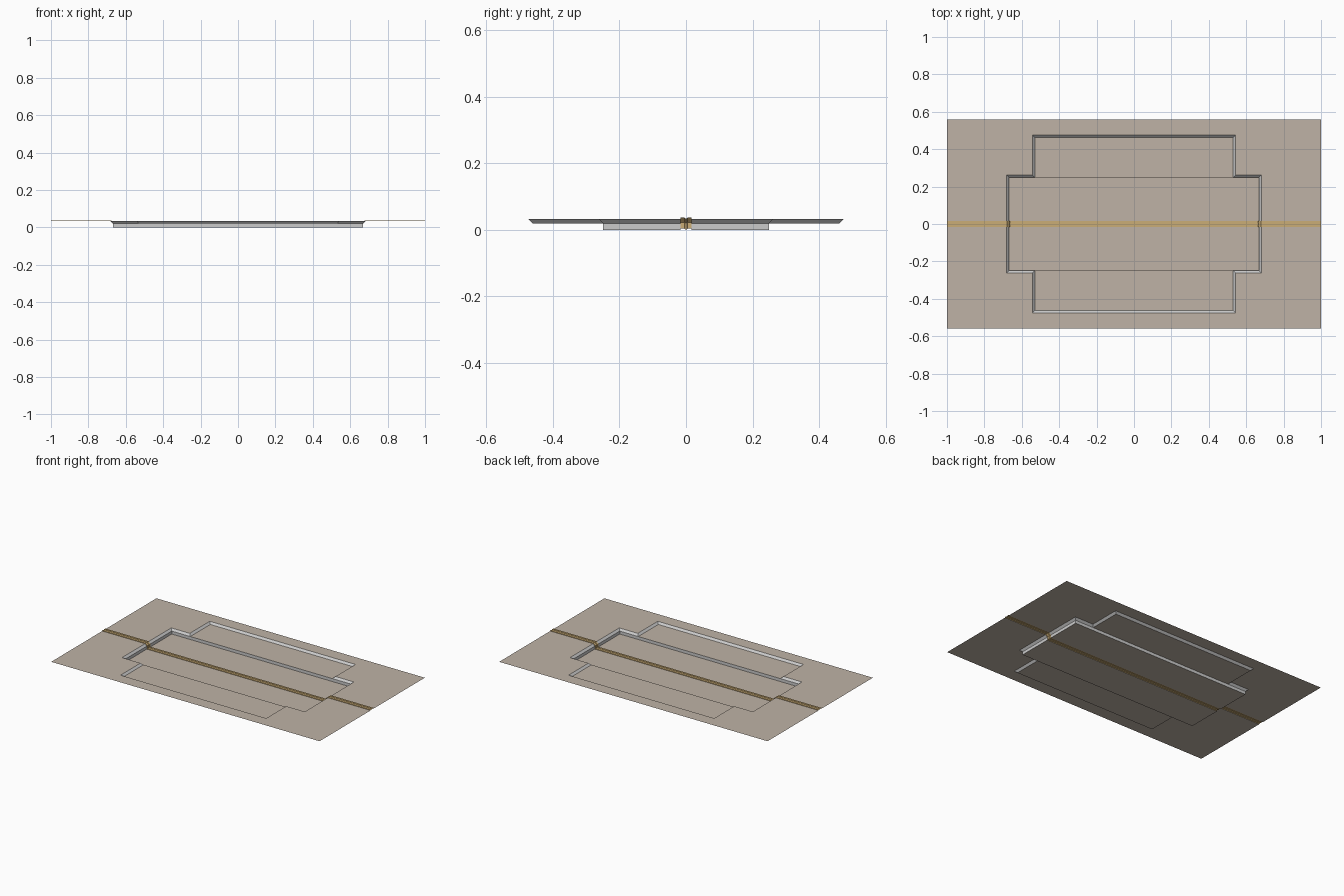
import bpy

if "Cube" in bpy.data.objects:
    bpy.data.objects.remove(bpy.data.objects["Cube"])

TOP, MID, LOW = 0.033, 0.02, 0.0   # sheet, upper floor and lower floor heights
GAP = 0.017                        # half width of the centre strip


def material(name, color):
    m = bpy.data.materials.new(name)
    m.diffuse_color = color
    m.use_nodes = True
    m.node_tree.nodes["Principled BSDF"].inputs["Base Color"].default_value = m.diffuse_color
    return m


tan = material("tan_panel", (0.52, 0.45, 0.38, 1))
gold = material("gold_trim", (0.60, 0.42, 0.18, 1))


def sheet(name, faces, mat=None):
    """Build one quadrant from face corner lists, then mirror across x and y."""
    verts, polys = [], []
    for f in faces:
        polys.append(list(range(len(verts), len(verts) + len(f))))
        verts += f
    me = bpy.data.meshes.new(name)
    me.from_pydata(verts, [], polys)
    ob = bpy.data.objects.new(name, me)
    bpy.context.collection.objects.link(ob)
    if mat:
        me.materials.append(mat)
    mod = ob.modifiers.new("mirror", 'MIRROR')
    mod.use_axis = (True, True, False)
    mod.merge_threshold = 0.0001
    return ob


def at(points, z):
    return [(x, y, z) for x, y in points]


def wall(upper, lower):
    """Quads joining two matching point rows."""
    return [[upper[i], upper[i + 1], lower[i + 1], lower[i]]
            for i in range(len(upper) - 1)]


# Quarter outline of the stepped recess: at the sheet, and at the chamfer foot
rim = [(0.681, GAP), (0.681, 0.262), (0.543, 0.262), (0.543, 0.475), (0, 0.475)]
foot = [(0.668, GAP), (0.668, 0.249), (0.53, 0.249), (0.53, 0.462), (0, 0.462)]
well = foot[:3] + [(0, 0.249)]

# Flat surround and the two floor levels
sheet("surround", [at([(1, GAP), (1, 0.56), (0, 0.56)] + rim[::-1], TOP)], tan)
sheet("side_floor", [at([well[3]] + foot[2:], MID)[::1]], tan)
sheet("centre_floor", [at([(0, GAP)] + well, LOW)], tan)
bpy.data.objects["side_floor"].data.flip_normals()
bpy.data.objects["side_floor"].data.update()
if bpy.data.objects["side_floor"].data.polygons[0].normal.z < 0:
    bpy.data.objects["side_floor"].data.flip_normals()

# Sloped chamfer walls and upright well walls
sheet("chamfer_walls", wall(at(rim, TOP), at(foot, MID)))
sheet("well_walls", wall(at(well, MID), at(well, LOW)))

# Raised strip that follows the step down, with a fine groove along its middle
base = [(1, TOP), (0.681, TOP), (0.668, MID), (0.668, LOW), (0, LOW)]
raised = [(1, TOP + 0.004), (0.679, TOP + 0.004), (0.664, MID + 0.002),
          (0.664, 0.004), (0, 0.004)]
profile = [(GAP, 0), (GAP, 1), (0.004, 1), (0.003, 0.4), (0, 0.4)]
rows = [[(b[0] + (r[0] - b[0]) * t, y, b[1] + (r[1] - b[1]) * t)
         for b, r in zip(base, raised)] for y, t in profile]
strip_faces = []
for r0, r1 in zip(rows, rows[1:]):
    strip_faces += wall(r0, r1)
sheet("centre_strip", [f[::-1] for f in strip_faces], gold)
